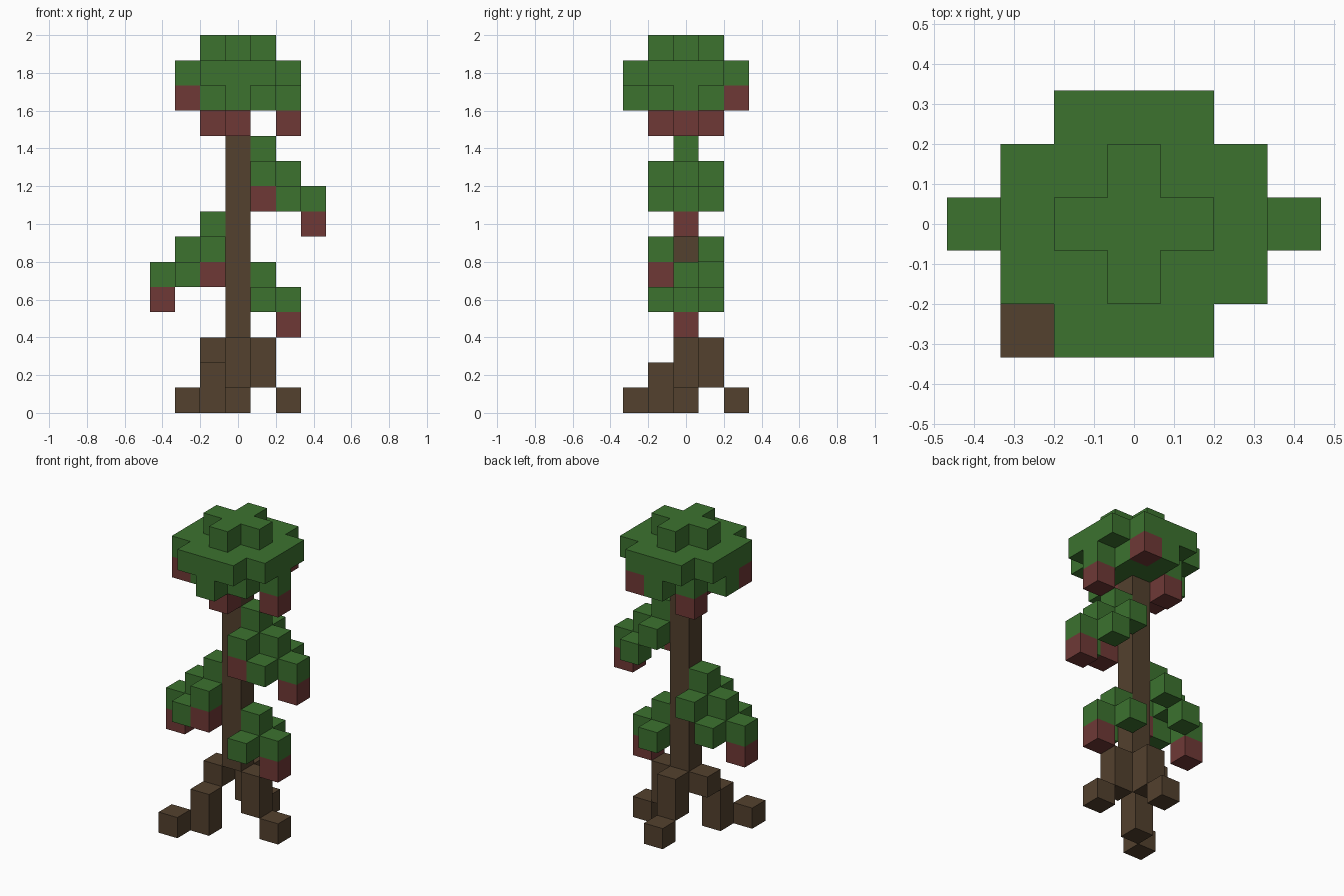
import bpy
import bmesh
from mathutils import Vector

U = 2 / 15  # edge length of one block

default = bpy.data.objects.get("Cube")
if default:
    bpy.data.objects.remove(default, do_unlink=True)


def make_material(name, rgb):
    linear = [((c / 255 + 0.055) / 1.055) ** 2.4 for c in rgb]
    mat = bpy.data.materials.new(name)
    mat.use_nodes = True
    mat.diffuse_color = (*linear, 1)
    bsdf = next(n for n in mat.node_tree.nodes if n.type == "BSDF_PRINCIPLED")
    bsdf.inputs["Base Color"].default_value = (*linear, 1)
    bsdf.inputs["Roughness"].default_value = 1
    return mat


green = make_material("leaf green", (60, 114, 47))
brown = make_material("bark brown", (83, 65, 46))
red = make_material("fruit red", (111, 57, 54))

AXES = [Vector(a) for a in ((1, 0, 0), (0, 1, 0), (0, 0, 1))]


def blocks(name, cells, mat):
    """Join unit blocks into one mesh, keeping only the outer faces."""
    cells = set(cells)
    bm = bmesh.new()
    verts = {}

    def vert(p):
        key = tuple(round(2 * c) for c in p)
        if key not in verts:
            verts[key] = bm.verts.new((p + Vector((0, 0, 0.5))) * U)
        return verts[key]

    for cell in sorted(cells):
        centre = Vector(cell)
        for i, axis in enumerate(AXES):
            for sign in (1, -1):
                n = axis * sign
                if tuple(int(c) for c in centre + n) in cells:
                    continue
                a, b = AXES[(i + 1) % 3] / 2, AXES[(i + 2) % 3] / 2 * sign
                mid = centre + n / 2
                bm.faces.new([vert(mid + o) for o in (-a - b, a - b, a + b, b - a)])
    bmesh.ops.dissolve_limit(bm, angle_limit=0.01, verts=bm.verts, edges=bm.edges)
    mesh = bpy.data.meshes.new(name)
    bm.to_mesh(mesh)
    bm.free()
    mesh.materials.append(mat)
    obj = bpy.data.objects.new(name, mesh)
    bpy.context.collection.objects.link(obj)
    return obj


def layer(z, reach, span):
    """Cells of one flat layer within a diamond of the given reach."""
    r = range(-span, span + 1)
    return [(x, y, z) for x in r for y in r if abs(x) + abs(y) <= reach]


# Trunk, standing on three spreading roots
blocks("trunk", [(0, 0, z) for z in range(3, 12)], brown)
blocks("right_root", [(-1, 0, 2), (-1, -1, 1), (-1, -1, 0), (-2, -2, 0)], brown)
blocks("left_root", [(1, 0, 2), (1, 0, 1), (2, 0, 0)], brown)
blocks("back_root", [(0, 1, 2), (0, 1, 1), (0, 2, 0)], brown)

# Crown: small cap, wide disc, tapered underside
blocks("crown", layer(14, 1, 1) + layer(13, 3, 2) + layer(12, 2, 2), green)


# Drooping side branches: each step moves out and down and gains side leaves
def branch(name, side, top, steps):
    cells = [(side, 0, top)]
    for s in range(1, steps):
        cells += [(side * (s + 1), 0, top - s),
                  (side * s, -1, top - s), (side * s, 1, top - s)]
    blocks(name, cells, green)
    blocks(name + "_tip_fruit", [(side * steps, 0, top - steps)], red)
    if steps > 2:
        blocks(name + "_front_fruit", [(side, -1, top - 2)], red)


branch("upper_left_branch", 1, 10, 3)
branch("right_branch", -1, 7, 3)
branch("lower_left_branch", 1, 5, 2)

# Fruit hanging under the crown
for name, cell in (("left", (2, 0, 11)), ("front", (0, -1, 11)), ("back", (-1, 1, 11)),
                   ("right_rim", (-2, -1, 12)), ("back_rim", (1, 2, 12))):
    blocks(name + "_crown_fruit", [cell], red)
